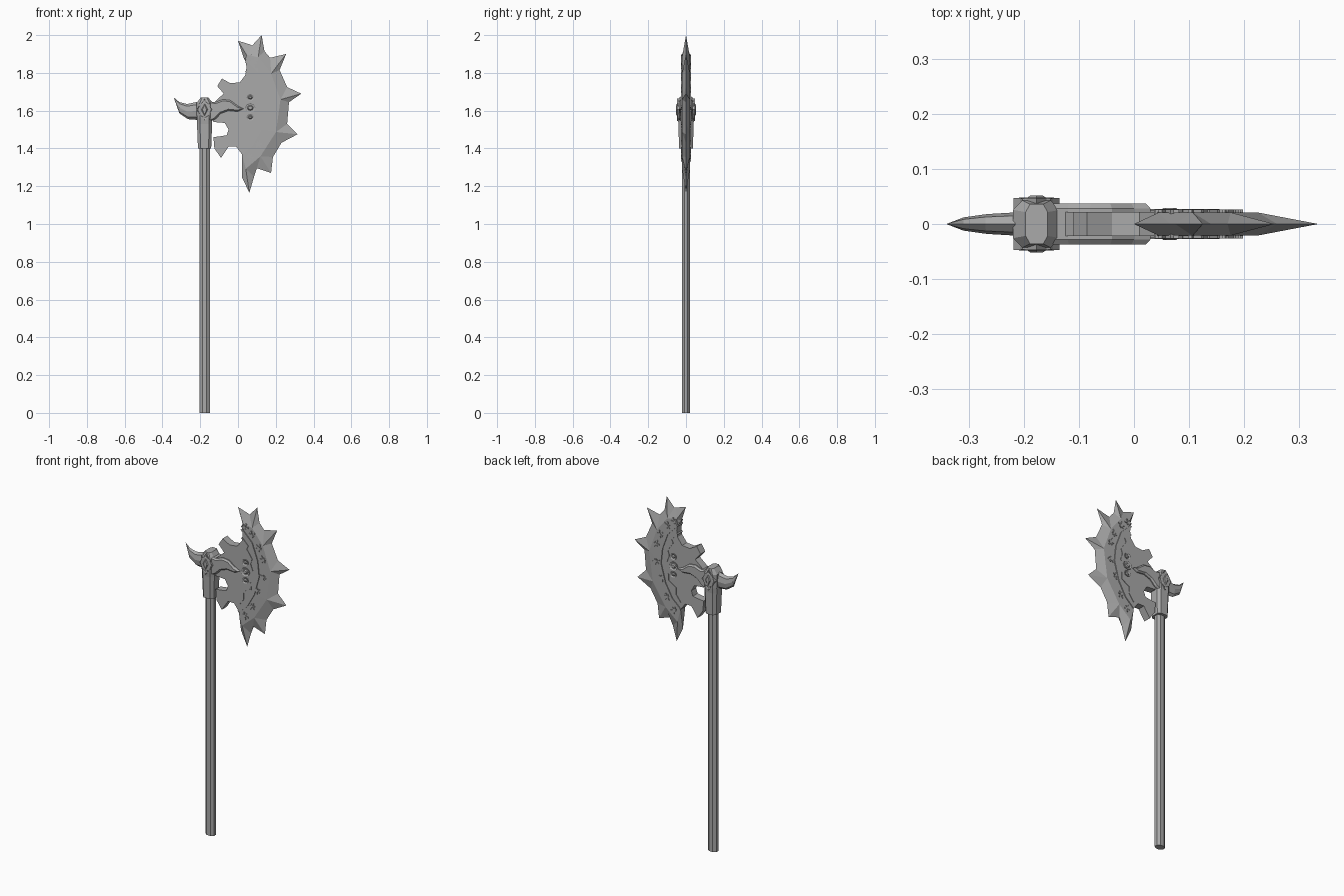
import bpy
import bmesh
import math
from mathutils import Vector

CENTRE_Z = 1.6      # blade-local origin height
UNIT = 0.01         # blade coordinates are in hundredths
SHAFT_X = -0.177

default_cube = bpy.data.objects.get("Cube")
if default_cube:
    bpy.data.objects.remove(default_cube, do_unlink=True)

steel = bpy.data.materials.new("grey_steel")
steel.use_nodes = True
grey = (0.4, 0.4, 0.4, 1)
steel.diffuse_color = grey
steel.node_tree.nodes["Principled BSDF"].inputs["Base Color"].default_value = grey


def place(point, depth):
    """Turn a blade-plane point and a depth into a world position."""
    return Vector((point[0] * UNIT, depth * UNIT, CENTRE_Z + point[1] * UNIT))


def finish(name, mesh_builder):
    bmesh.ops.recalc_face_normals(mesh_builder, faces=mesh_builder.faces)
    mesh = bpy.data.meshes.new(name)
    mesh_builder.to_mesh(mesh)
    mesh_builder.free()
    mesh.materials.append(steel)
    result = bpy.data.objects.new(name, mesh)
    bpy.context.collection.objects.link(result)
    return result


def plate(name, outline, half, inset=0, rise=0):
    """Flat prism through both sides, with optional inset and raised caps."""
    bm = bmesh.new()
    front = [bm.verts.new(place(p, -half)) for p in outline]
    back = [bm.verts.new(place(p, half)) for p in outline]
    caps = [bm.faces.new(front), bm.faces.new(back)]
    count = len(outline)
    for i in range(count):
        j = (i + 1) % count
        bm.faces.new((front[i], front[j], back[j], back[i]))
    bmesh.ops.recalc_face_normals(bm, faces=bm.faces)
    if inset:
        bmesh.ops.inset_individual(bm, faces=caps, thickness=inset * UNIT, depth=rise * UNIT)
    return finish(name, bm)


def ribbon(name, path, width, half):
    """Raised line following a path on both sides."""
    points = [Vector(p) for p in path]
    left, right = [], []
    for i, p in enumerate(points):
        along = (points[min(i + 1, len(points) - 1)] - points[max(i - 1, 0)]).normalized()
        side = Vector((-along.y, along.x)) * width / 2
        left.append(p + side)
        right.append(p - side)
    return plate(name, left + right[::-1], half)


def loft(name, rings):
    """Skin a row of equal rings and close both ends."""
    bm = bmesh.new()
    loops = [[bm.verts.new(p) for p in ring] for ring in rings]
    count = len(loops[0])
    for lower, upper in zip(loops, loops[1:]):
        for i in range(count):
            j = (i + 1) % count
            bm.faces.new((lower[i], lower[j], upper[j], upper[i]))
    bm.faces.new(loops[0])
    bm.faces.new(loops[-1])
    return finish(name, bm)


def oval(centre, width, height, sides=8):
    turns = [math.tau * i / sides for i in range(sides)]
    return [(centre[0] + width * math.cos(a), centre[1] + height * math.sin(a)) for a in turns]


# Shaft: slim eight-sided pole
def shaft_ring(z):
    turns = [math.tau * (i + 0.5) / 8 for i in range(8)]
    return [(SHAFT_X + 0.03 * math.cos(a), 0.023 * math.sin(a), z) for a in turns]


loft("shaft", [shaft_ring(0), shaft_ring(1.45)])


# Socket: chamfered block flaring upwards
def socket_ring(z, wide, deep):
    cut = 0.6
    corners = [(1, cut), (cut, 1), (-cut, 1), (-1, cut),
               (-1, -cut), (-cut, -1), (cut, -1), (1, -cut)]
    return [(SHAFT_X + wide * x, deep * y, z) for x, y in corners]


loft("socket", [socket_ring(*level) for level in (
    (1.4, 0.035, 0.037), (1.53, 0.04, 0.04), (1.56, 0.041, 0.043),
    (1.64, 0.043, 0.043), (1.67, 0.02, 0.036))])

# Rear horn: tapering and curling up to a point
horn_sections = [((-20, 5), (-20, -5), 2.2), ((-27, 3.5), (-26.5, -4.5), 1.8),
                 ((-31, 4.5), (-31, -1.5), 1.2), ((-34, 7), (-33.7, 6), 0.1)]
horn_rings = []
for top, bottom, thick in horn_sections:
    middle = (Vector(top) + Vector(bottom)) / 2
    reach = Vector(top) - middle
    horn_rings.append([place(middle + reach * math.cos(a), thick * math.sin(a))
                       for a in (math.tau * i / 8 for i in range(8))])
loft("rear_horn", horn_rings)

# Blade body: notched plate between the socket and the crescent
arc = [(4, 26), (10.5, 19.5), (14, 10), (15, 1), (12, -10), (7.5, -18), (2, -23)]
notches = [(-1, -19), (-5, -19), (-9, -25), (-12.5, -20), (-13, -14), (-9, -13.5),
           (-6, -13), (-5, -10), (-7, -6.5), (-13, -6), (-15, -2), (-15, 2),
           (-11, 6), (-7.5, 9), (-11, 13), (-8.5, 17), (-4, 14.5), (1, 15),
           (4, 19), (4.5, 23)]
plate("blade_body", arc + notches, 2.2)

# Crescent edge: flat band, then a bevel that runs out into seven spikes
spikes = [((3, 28), (0, 37), (6.5, 35)), ((7.5, 34.5), (12.5, 40), (14, 31.5)),
          ((17, 28), (25.5, 30), (22, 21.5)), ((26, 12.5), (33.5, 9), (27, 4.5)),
          ((26, -7), (31.5, -12.5), (23, -17)), ((18.5, -24.5), (17.5, -33), (10, -30.5)),
          ((8.5, -35), (6, -43.5), (2, -35))]
bm = bmesh.new()
rim = [[bm.verts.new(place(p, 0)) for p in spike] for spike in spikes]
arc_sides, ridge_sides = [], []
for side in (-1, 1):
    inner = [bm.verts.new(place(p, 2.2 * side)) for p in arc]
    ridge = []
    for p, (start, tip, end) in zip(arc, spikes):
        base = (Vector(start) + Vector(end)) / 2
        ridge.append(bm.verts.new(place(Vector(p).lerp(base, 0.65), 2.1 * side)))
    for k, (start, tip, end) in enumerate(rim):
        bm.faces.new((ridge[k], start, tip))
        bm.faces.new((ridge[k], tip, end))
        if k + 1 < len(rim):
            bm.faces.new((inner[k], inner[k + 1], ridge[k + 1], ridge[k]))
            bm.faces.new((ridge[k], end, rim[k + 1][0], ridge[k + 1]))
    bm.faces.new((inner[0], ridge[0], rim[0][0]))
    bm.faces.new((inner[-1], ridge[-1], rim[-1][2]))
    arc_sides.append(inner)
front, back = arc_sides
bm.faces.new((front[0], back[0], rim[0][0]))
bm.faces.new((front[-1], back[-1], rim[-1][2]))
for k in range(len(arc) - 1):
    bm.faces.new((front[k], front[k + 1], back[k + 1], back[k]))
finish("crescent_edge", bm)

# Raised lines on the blade
ribbon("arc_band", arc, 1.1, 2.7)
ribbon("upper_fret", [(4, 21), (8, 17), (7, 15), (10.5, 10), (9.5, 7), (11, 3)], 0.8, 2.5)
ribbon("lower_fret", [(10, -4), (10, -8), (5, -11), (5, -15), (2, -19)], 0.8, 2.5)

# Runes: three crossed bars each
rune_spots = [(6, 28), (10.5, 24.5), (15, 18), (17.5, 11.5),
              (17.5, 1), (14, -8), (11, -18), (6.5, -24.5)]
for number, spot in enumerate(rune_spots):
    for bar in range(3):
        angle = number * 0.7 + bar * math.pi / 3
        along = Vector((math.cos(angle), math.sin(angle)))
        across = Vector((-along.y, along.x)) * (bar - 1) * 0.5
        middle = Vector(spot) + across
        reach = along * (2.2 - bar * 0.3)
        ribbon(f"rune_{number}_bar_{bar}", [middle - reach, middle + reach], 0.7, 2.6)

# Arm: wavy reinforcement from the socket to the blade
arm = [(-16, 5), (-12, 4.5), (-8, 6), (-4, 5.5), (0, 2.5), (3, 1),
       (0, -0.5), (-5, 0), (-9, -1.5), (-12, -4.5), (-16, -6)]
plate("blade_arm", arm, 2.8, 0.8, 0.9)

# Blade studs: recessed oval frames with domed stones
for label, height, size in (("upper", 7, 2), ("middle", 1.5, 2.8), ("lower", -3.5, 2)):
    spot = (6.5, height)
    plate(label + "_stud_frame", oval(spot, size, size * 0.9), 2.7, 0.5, -0.3)
    plate(label + "_stud_stone", oval(spot, size * 0.6, size * 0.5), 2.4, 0.5, 0.5)

# Socket jewel: pointed frame around a faceted stone
jewel_spot = (SHAFT_X / UNIT, 0.5)
plate("jewel_frame", oval(jewel_spot, 4.2, 6, 4), 4.7, 0.9, -0.3)
plate("jewel_band", oval(jewel_spot, 3.6, 4.3), 4.6, 0.5, 0.2)
plate("jewel_stone", oval(jewel_spot, 2, 3.6, 4), 4.6, 0.9, 0.6)
